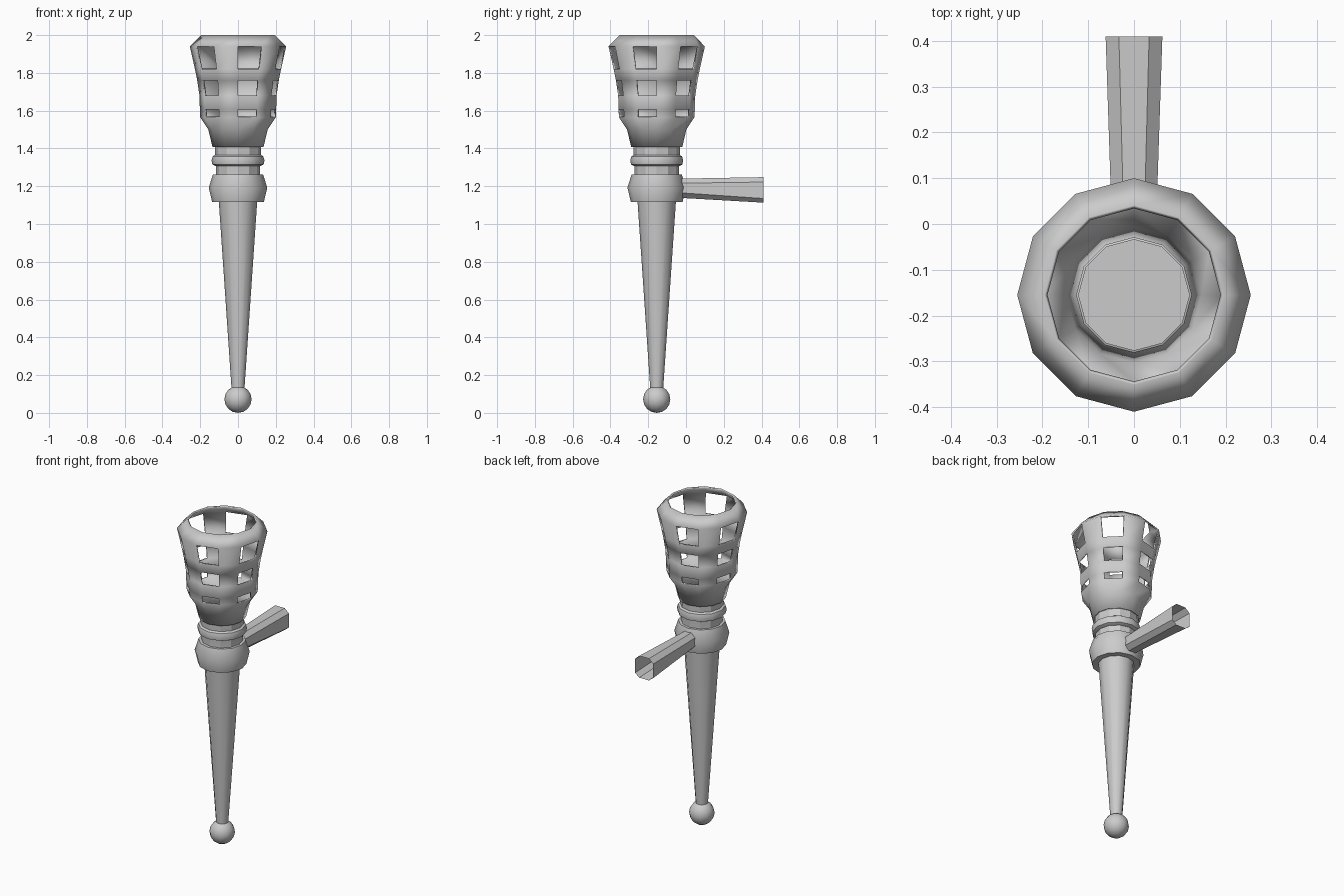
import bpy, bmesh, math

if "Cube" in bpy.data.objects:
    bpy.data.objects.remove(bpy.data.objects["Cube"])

CY = -0.155   # torch axis sits in front of the wall bracket
N = 12


def finish(name, bm, angle=35):
    me = bpy.data.meshes.new(name)
    bm.to_mesh(me)
    bm.free()
    ob = bpy.data.objects.new(name, me)
    bpy.context.collection.objects.link(ob)
    bpy.ops.object.select_all(action='DESELECT')
    ob.select_set(True)
    bpy.context.view_layer.objects.active = ob
    bpy.ops.object.shade_smooth_by_angle(angle=math.radians(angle))
    return ob


def skin(bm, rings, skip=lambda row, i: False):
    """Join successive rings of points with quads."""
    loops = [[bm.verts.new(p) for p in r] for r in rings]
    n = len(loops[0])
    for row, (a, b) in enumerate(zip(loops, loops[1:])):
        for i in range(n):
            if not skip(row, i):
                j = (i + 1) % n
                bm.faces.new((a[i], a[j], b[j], b[i]))
    return loops


def lathe(name, profile, cap=True, skip=lambda row, i: False, angle=35):
    """Revolve (radius, z) points, listed bottom to top, with 12 sides."""
    bm = bmesh.new()
    step = 2 * math.pi / N
    rings = [[(r * math.sin(i * step), CY - r * math.cos(i * step), z)
              for i in range(N)] for r, z in profile]
    loops = skin(bm, rings, skip)
    if cap:
        bm.faces.new(loops[0][::-1])
        bm.faces.new(loops[-1])
    return finish(name, bm, angle)


# Basket: every second facet is open in three rows
basket = lathe("basket", [(0.135, 1.407), (0.157, 1.5), (0.2, 1.565), (0.202, 1.606),
                          (0.204, 1.68), (0.216, 1.76), (0.228, 1.82),
                          (0.255, 1.94), (0.196, 2.0)],
               cap=False, skip=lambda row, i: row in (2, 4, 6) and i % 2 == 0)
mod = basket.modifiers.new("wall", 'SOLIDIFY')
mod.thickness = 0.01
mod.offset = -1

# Neck, ring, collar and tapered shaft
lathe("neck", [(0.117, 1.25), (0.117, 1.31), (0.122, 1.35), (0.122, 1.412)], angle=20)
lathe("neck_ring", [(0.115, 1.305), (0.136, 1.315), (0.14, 1.338), (0.134, 1.358), (0.115, 1.37)])
lathe("collar", [(0.137, 1.117), (0.155, 1.193), (0.133, 1.262)])
lathe("shaft", [(0.034, 0.125), (0.102, 1.125)])

# Ball finial
bm = bmesh.new()
bmesh.ops.create_uvsphere(bm, u_segments=12, v_segments=8, radius=0.072)
bmesh.ops.translate(bm, verts=bm.verts, vec=(0, CY, 0.072))
finish("ball_finial", bm, 60)


# Wall bracket: open, flaring eight-sided tube
def octagon(y, w, f, z0, z1, z2, z3):
    return [(f, y, z0), (w, y, z1), (w, y, z2), (f, y, z3),
            (-f, y, z3), (-w, y, z2), (-w, y, z1), (-f, y, z0)]


bm = bmesh.new()
skin(bm, [octagon(-0.04, 0.047, 0.021, 1.139, 1.166, 1.216, 1.24),
          octagon(0.41, 0.062, 0.033, 1.113, 1.135, 1.222, 1.248)])
bmesh.ops.recalc_face_normals(bm, faces=bm.faces)
finish("wall_bracket", bm, 20)
